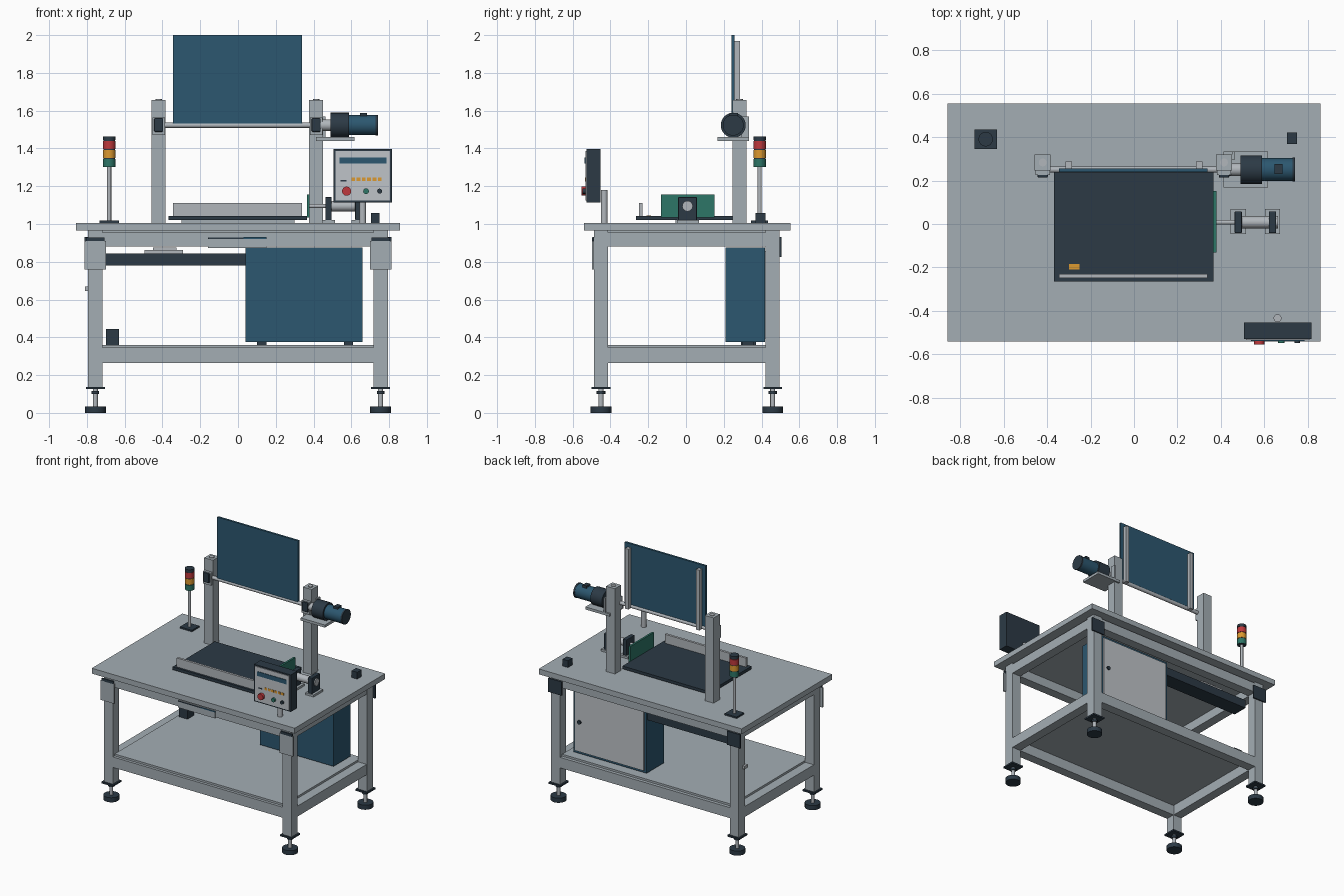
import bpy, bmesh, math
from mathutils import Matrix, Vector

if "Cube" in bpy.data.objects:
    bpy.data.objects.remove(bpy.data.objects["Cube"])


def material(name, rgb):
    m = bpy.data.materials.new(name)
    m.diffuse_color = (*rgb, 1)
    m.use_nodes = True
    m.node_tree.nodes["Principled BSDF"].inputs["Base Color"].default_value = m.diffuse_color
    return m


GREY = material("frame grey", (0.37, 0.42, 0.455))
PALE = material("panel pale grey", (0.52, 0.55, 0.58))
STEEL = material("steel", (0.44, 0.47, 0.50))
DARK = material("dark slate", (0.025, 0.042, 0.06))
BLUE = material("deep blue", (0.025, 0.095, 0.16))
GREEN = material("green", (0.026, 0.18, 0.135))
RED = material("red", (0.52, 0.04, 0.045))
AMBER = material("amber", (0.72, 0.32, 0.03))


def finish(name, bm, mat):
    me = bpy.data.meshes.new(name)
    bm.to_mesh(me)
    bm.free()
    me.materials.append(mat)
    ob = bpy.data.objects.new(name, me)
    bpy.context.collection.objects.link(ob)
    return ob


def box(name, x, y, z, mat, bevel=0):
    """Box from its (min, max) range on every axis."""
    bm = bmesh.new()
    size = [r[1] - r[0] for r in (x, y, z)]
    mid = [(r[1] + r[0]) / 2 for r in (x, y, z)]
    bmesh.ops.create_cube(bm, size=1, matrix=Matrix.Translation(mid) @ Matrix.Diagonal((*size, 1)))
    ob = finish(name, bm, mat)
    if bevel:
        mod = ob.modifiers.new("bevel", "BEVEL")
        mod.width, mod.segments = bevel, 2
    return ob


def rod(name, start, end, r, mat, sides=32):
    """Cylinder between two points."""
    a, b = Vector(start), Vector(end)
    turn = (b - a).to_track_quat("Z", "Y").to_matrix().to_4x4()
    bm = bmesh.new()
    bmesh.ops.create_cone(bm, cap_ends=True, segments=sides, radius1=r, radius2=r,
                          depth=(b - a).length, matrix=Matrix.Translation((a + b) / 2) @ turn)
    for f in bm.faces:
        f.smooth = len(f.verts) == 4
    for e in bm.edges:
        e.smooth = all(f.smooth for f in e.link_faces)
    return finish(name, bm, mat)


# Table top and frame
box("table_top", (-0.857, 0.857), (-0.54, 0.553), (0.965, 1.006), GREY)
box("top_spacer", (-0.72, 0.72), (-0.42, 0.425), (0.95, 0.966), GREY)
LX, LY = 0.755, (-0.45, 0.459)
for sx in (-1, 1):
    for cy in LY:
        cx = sx * LX
        box("leg", (cx - .038, cx + .038), (cy - .037, cy + .037), (0.135, 0.966), GREY)
        box("foot_plate", (cx - .05, cx + .05), (cy - .05, cy + .05), (0.126, 0.138), DARK)
        rod("foot_stem", (cx, cy, 0.03), (cx, cy, 0.13), 0.013, STEEL)
        rod("foot_nut", (cx, cy, 0.10), (cx, cy, 0.116), 0.023, DARK, 6)
        rod("foot_pad", (cx, cy, 0), (cx, cy, 0.035), 0.055, DARK)
    # Corner plates: grey and dark in front, dark at the back
    x = (sx * LX - .057, sx * LX + .057)
    box("front_corner_plate", x, (-.497, -.486), (0.76, 0.91), GREY)
    box("front_corner_trim", (x[0] + .008, x[1] - .008), (-.497, -.486), (0.908, 0.928), DARK)
    box("back_corner_plate", x, (.495, .505), (0.825, 0.93), DARK)
    # Side rails
    x = (sx * LX - .036, sx * LX + .036)
    box("side_apron", x, (-.415, .423), (0.88, 0.955), GREY)
    box("side_lower_rail", x, (-.415, .423), (0.265, 0.345), GREY)
for cy in LY:
    box("long_apron", (-.72, .72), (cy - .036, cy + .036), (0.88, 0.955), GREY)
    box("long_lower_rail", (-.72, .72), (cy - .036, cy + .036), (0.265, 0.345), GREY)
box("lower_shelf", (-.718, .718), (-.465, .47), (0.343, 0.36), GREY)
box("apron_plate", (-.16, .152), (-.493, -.48), (0.874, 0.93), GREY)
box("apron_plate_slot", (-.16, .03), (-.496, -.49), (0.921, 0.928), DARK)
box("apron_plate_strip", (.03, .152), (-.496, -.49), (0.921, 0.930), BLUE)
box("leg_switch", (-.81, -.79), (.41, .45), (0.645, 0.668), STEEL)

# Electrical cabinet, cable duct and shelf unit
box("cabinet", (.04, .66), (.21, .418), (0.375, 0.876), BLUE)
box("cabinet_door", (.058, .642), (.415, .428), (0.393, 0.858), PALE)
rod("door_knob", (.60, .425, .62), (.60, .437, .62), 0.015, DARK)
for x in (.10, .56):
    box("cabinet_foot", (x, x + .05), (.30, .36), (0.358, 0.376), DARK)
box("cable_duct", (-.70, .045), (.29, .41), (0.78, 0.845), DARK)
box("duct_hanger", (-.495, -.29), (.31, .40), (0.844, 0.862), STEEL)
box("duct_hanger_top", (-.45, -.325), (.32, .39), (0.86, 0.875), STEEL)
box("shelf_unit", (-.70, -.63), (.29, .37), (0.358, 0.445), DARK)

# Two columns with bearings and the screen shaft
SY, SZ = 0.25, 1.523
for cx in (-.42, .414):
    box("column", (cx - .037, cx + .037), (.245, .32), (1.0, 1.657), GREY)
    rod("column_cap", (cx, .283, 1.655), (cx, .283, 1.662), 0.018, STEEL)
    box("bearing_seat", (cx - .033, cx + .033), (.225, .25), (1.47, 1.565), GREY)
    box("bearing_block", (cx - .024, cx + .024), (.213, .262), (1.488, 1.56), DARK, 0.006)
rod("screen_shaft", (-.45, SY, SZ), (.50, SY, SZ), 0.014, STEEL)
box("screen_board", (-.345, .339), (.24, .256), (1.527, 2.0), BLUE)
for cx in (-.30, .30):
    box("screen_rail", (cx - .014, cx + .014), (.255, .287), (1.51, 1.97), STEEL)

# Motor drive on its bracket
rod("coupling", (.435, SY, SZ), (.492, SY, SZ), 0.03, STEEL)
rod("gearbox", (.49, SY, SZ), (.588, SY, SZ), 0.066, DARK)
rod("motor", (.585, SY, SZ), (.73, SY, SZ), 0.053, BLUE)
rod("motor_end_cap", (.728, SY, SZ), (.74, SY, SZ), 0.055, DARK)
box("motor_terminal_box", (.647, .682), (.23, .275), (1.56, 1.588), DARK)
box("motor_bracket", (.412, .617), (.167, .333), (1.44, 1.46), GREY)
box("motor_bracket_web", (.45, .462), (.295, .333), (1.44, 1.57), GREY)

# Work tray with guide, label and green side plate
box("tray_support", (-.30, .30), (-.055, .06), (1.0, 1.025), GREY)
box("work_tray", (-.368, .365), (-.264, .245), (1.02, 1.042), DARK)
box("tray_guide", (-.345, .339), (-.248, -.23), (1.04, 1.11), STEEL)
box("tray_label", (-.30, -.25), (-.21, -.185), (1.04, 1.045), AMBER)
box("side_plate", (.364, .379), (-.132, .152), (1.035, 1.155), GREEN)

# Side roller unit
AY, AZ = 0.008, 1.095
rod("roller_shaft", (.375, AY, AZ), (.47, AY, AZ), 0.011, STEEL)
rod("roller", (.49, AY, AZ), (.625, AY, AZ), 0.028, STEEL)
rod("roller_end", (.65, AY, AZ), (.662, AY, AZ), 0.028, STEEL)
for cx in (.479, .637):
    box("roller_base", (cx - .035, cx + .035), (-.047, .068), (1.0, 1.022), GREY)
    box("roller_block", (cx - .017, cx + .017), (-.042, .058), (1.02, 1.143), DARK, 0.005)

# Operator panel on a post
rod("panel_post", (.66, -.433, 1.0), (.66, -.433, 1.18), 0.018, STEEL)
box("panel_body", (.505, .816), (-.528, -.452), (1.115, 1.397), DARK)
box("panel_face", (.515, .806), (-.533, -.52), (1.125, 1.387), PALE)
box("panel_display", (.537, .785), (-.537, -.53), (1.32, 1.353), BLUE)
for i in range(6):
    x = .60 + i * .028
    box("panel_indicator", (x, x + .02), (-.536, -.53), (1.228, 1.246), AMBER)
box("panel_mark", (.543, .575), (-.536, -.53), (1.226, 1.232), DARK)
for name, x, r, d, mat in (("stop_button", .575, .024, .553, RED),
                           ("start_button", .678, .015, .547, GREEN),
                           ("reset_button", .75, .013, .547, DARK)):
    rod(name, (x, -.53, 1.174), (x, -d, 1.174), r, mat)

# Signal tower
TX, TY = -.682, .39
box("tower_base", (TX - .051, TX + .051), (TY - .045, TY + .045), (1.0, 1.018), DARK)
rod("tower_pole", (TX, TY, 1.01), (TX, TY, 1.305), 0.011, STEEL)
rod("tower_core", (TX, TY, 1.302), (TX, TY, 1.45), 0.030, DARK)
for name, z, mat in (("green_lamp", 1.303, GREEN), ("amber_lamp", 1.35, AMBER), ("red_lamp", 1.397, RED)):
    rod(name, (TX, TY, z), (TX, TY, z + .042), 0.033, mat)
rod("tower_cap", (TX, TY, 1.444), (TX, TY, 1.464), 0.033, DARK)

# Small sensor box on the table
box("sensor_box", (.703, .75), (.367, .42), (1.0, 1.058), DARK)
